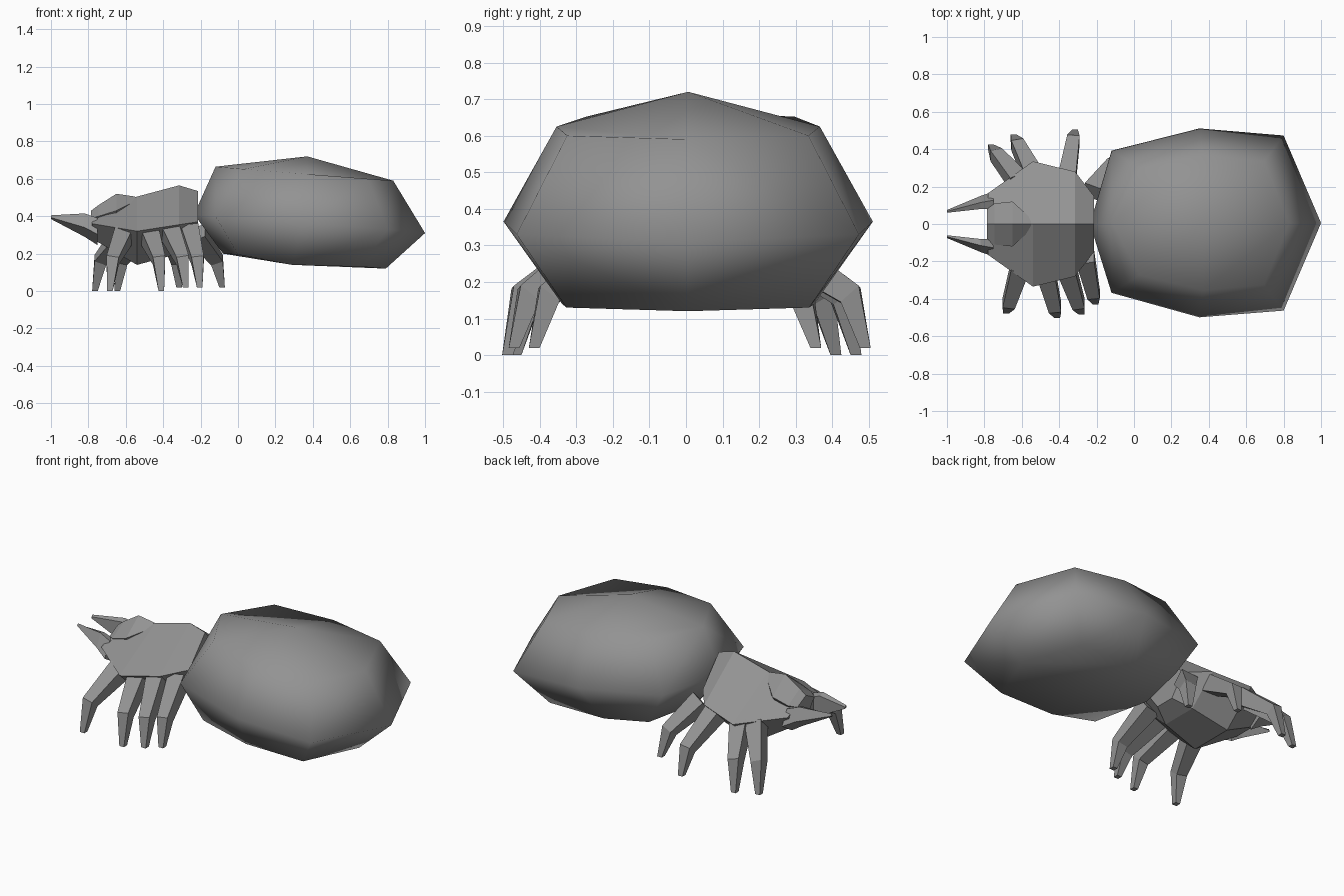
import bpy, bmesh, math
from mathutils import Vector

if "Cube" in bpy.data.objects:
    bpy.data.objects.remove(bpy.data.objects["Cube"])

grey = bpy.data.materials.new("mid_grey")
grey.diffuse_color = (0.29, 0.29, 0.29, 1)
grey.use_nodes = True
grey.node_tree.nodes["Principled BSDF"].inputs["Base Color"].default_value = grey.diffuse_color


def loft(name, rings, smooth=False, front_tip=None, back_tip=None):
    """Skin a list of equal-sized rings, closing each end with a cap or a point."""
    bm = bmesh.new()
    vs = [[bm.verts.new(p) for p in r] for r in rings]
    n = len(vs[0])
    for a, b in zip(vs, vs[1:]):
        for i in range(n):
            j = (i + 1) % n
            bm.faces.new((a[i], a[j], b[j], b[i]))
    for ring, tip in ((vs[0], front_tip), (vs[-1], back_tip)):
        if tip is None:
            bm.faces.new(ring)
        else:
            # Point cap made of four quads, each spanning one rounded corner
            t = bm.verts.new(tip)
            for i in range(0, n, 2):
                bm.faces.new((ring[i], ring[i + 1], ring[(i + 2) % n], t))
    bmesh.ops.recalc_face_normals(bm, faces=bm.faces)
    me = bpy.data.meshes.new(name)
    bm.to_mesh(me)
    bm.free()
    me.materials.append(grey)
    for p in me.polygons:
        p.use_smooth = smooth
    ob = bpy.data.objects.new(name, me)
    bpy.context.collection.objects.link(ob)
    return ob


# Abdomen: eight-sided rings given as (x, z, half width) from top to bottom
def abdomen_ring(prof, cy):
    right = [(x, cy + w, z) for x, z, w in prof]
    left = [(x, cy - w, z) for x, z, w in prof[1:-1]]
    return right + left[::-1]


loft("abdomen", [
    abdomen_ring([(-0.12, 0.665, 0), (0.03, 0.652, 0.285), (-0.12, 0.40, 0.38),
                  (0.0, 0.195, 0.335), (-0.08, 0.20, 0)], 0.012),
    abdomen_ring([(0.37, 0.72, 0), (0.37, 0.625, 0.36), (0.35, 0.365, 0.505),
                  (0.29, 0.14, 0.345), (0.33, 0.145, 0)], 0.006),
    abdomen_ring([(0.83, 0.59, 0), (0.695, 0.60, 0.33), (0.80, 0.33, 0.468),
                  (0.655, 0.13, 0.332), (0.79, 0.12, 0)], 0.005),
], smooth=True, front_tip=(-0.235, 0, 0.41), back_tip=(1.0, 0.005, 0.31))


# Thorax: ridged roof, wide rim and narrow belly
def body_ring(x, ridge, half, rim, belly, flat=0.4):
    k = half * flat
    return [(x, 0, ridge), (x, half, rim), (x, k, belly), (x, -k, belly), (x, -half, rim)]


loft("thorax", [body_ring(*s) for s in (
    (-0.78, 0.42, 0.165, 0.36, 0.28),
    (-0.54, 0.505, 0.335, 0.32, 0.14),
    (-0.315, 0.565, 0.28, 0.355, 0.20),
    (-0.215, 0.535, 0.15, 0.37, 0.25))])

# Raised head bump on the front of the ridge
loft("head", [body_ring(*s) for s in (
    (-0.785, 0.43, 0.08, 0.39, 0.33),
    (-0.745, 0.46, 0.11, 0.40, 0.33),
    (-0.65, 0.52, 0.12, 0.43, 0.33),
    (-0.55, 0.505, 0.03, 0.48, 0.40))])

# Fangs tapering forward from the face
for s, side in ((1, "left"), (-1, "right")):
    stations = ((-0.75, 0.08, 0.175, 0.245, 0.39), (-0.82, 0.08, 0.15, 0.29, 0.415),
                (-1.0, 0.06, 0.075, 0.385, 0.405))
    loft(side + "_fang", [[(x, s * a, lo), (x, s * b, lo + (hi - lo) * 0.4),
                           (x, s * (a + b) / 2, hi), (x, s * a, hi - 0.01)]
                          for x, a, b, lo, hi in stations])


# Legs: four-sided tapered tubes bent at the knee
def leg(name, base, tip):
    b, t = Vector(base), Vector(tip)
    s = 1 if t.y > 0 else -1
    knee = Vector((b.x + (t.x - b.x) * 0.8, t.y - s * 0.04, 0.165))
    rings = []
    for p, d, r in ((b, knee - b, 0.068), (knee, t - b, 0.047), (t, Vector((0, 0, -1)), 0.021)):
        d = d.normalized()
        u = Vector((1, 0, 0))
        u = (u - d * u.dot(d)).normalized()
        v = d.cross(u)
        rings.append([p + (u * math.cos(a) + v * math.sin(a)) * r
                      for a in (math.pi / 4 + math.pi / 2 * i for i in range(4))])
    loft(name, rings)


legs = (
    ((-0.62, 0.23, 0.30), (-0.765, 0.41, 0)), ((-0.54, 0.26, 0.29), (-0.645, 0.465, 0)),
    ((-0.36, 0.23, 0.31), (-0.315, 0.49, 0.02)), ((-0.22, 0.17, 0.31), (-0.085, 0.355, 0.02)),
    ((-0.61, -0.23, 0.30), (-0.685, -0.465, 0)), ((-0.47, -0.26, 0.29), (-0.41, -0.488, 0)),
    ((-0.36, -0.24, 0.31), (-0.28, -0.47, 0.02)), ((-0.26, -0.18, 0.32), (-0.205, -0.415, 0.02)),
)
for i, (base, tip) in enumerate(legs):
    leg("%s_leg_%d" % ("left" if i < 4 else "right", i % 4 + 1), base, tip)
